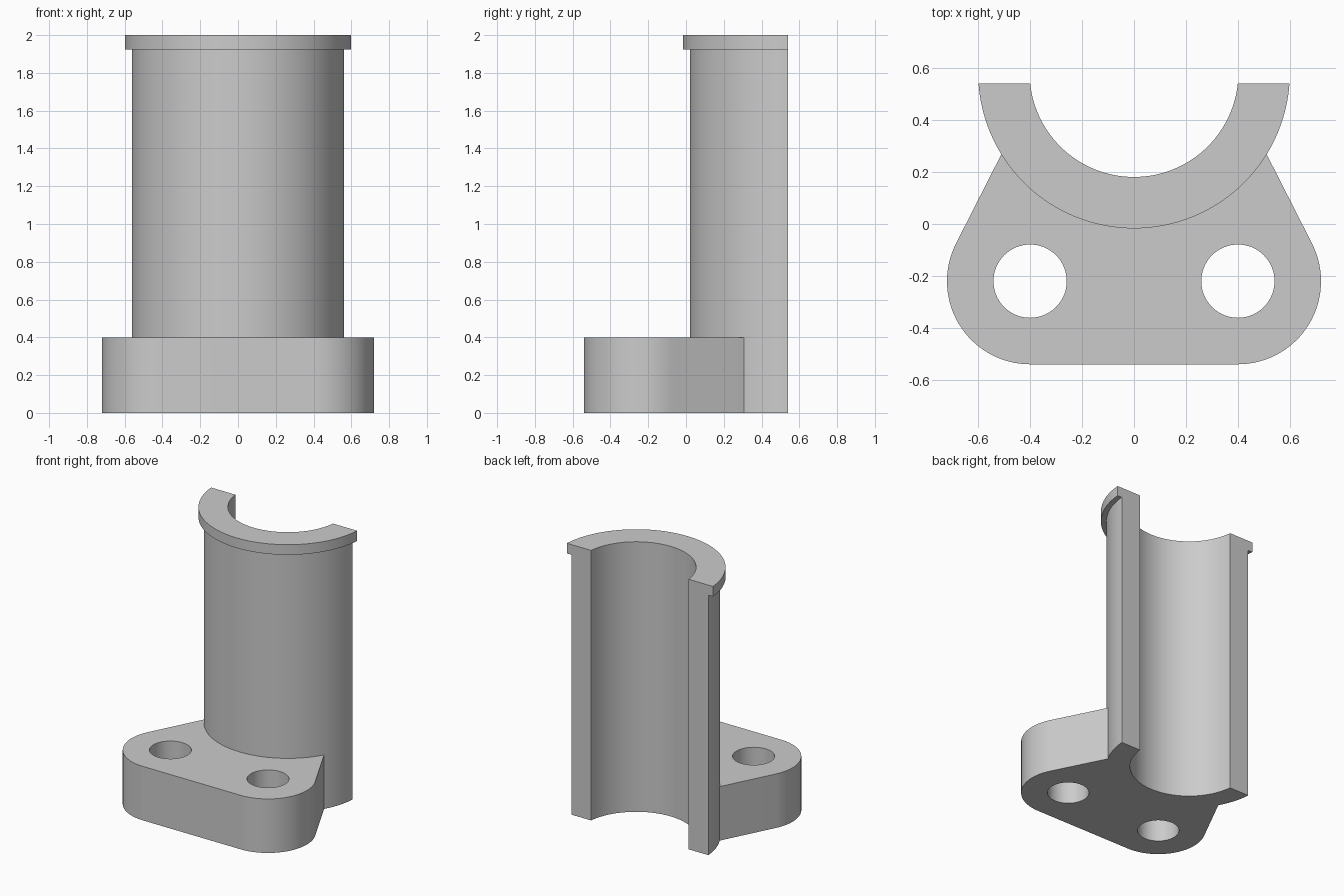
import bpy
import bmesh
from math import cos, sin, pi, radians
from mathutils import Matrix, Vector

cube = bpy.data.objects.get("Cube")
if cube:
    bpy.data.objects.remove(cube, do_unlink=True)

BORE, TUBE, FLANGE = 0.402, 0.563, 0.6   # sleeve radii
AXIS_Y, CUT_Y = 0.583, 0.54              # sleeve axis and flat back plane
HEIGHT, FLANGE_Z, BASE_H = 2.0, 1.925, 0.4
LUG_X, LUG_Y, LUG_R, HOLE_R = 0.4, -0.22, 0.32, 0.141

grey = bpy.data.materials.new("plain grey")
grey.use_nodes = True
colour = (0.6, 0.6, 0.6, 1)
grey.diffuse_color = colour
grey.node_tree.nodes["Principled BSDF"].inputs["Base Color"].default_value = colour


def arc(cx, cy, r, start, end, steps):
    angles = [radians(start + (end - start) * i / steps) for i in range(steps + 1)]
    return [(cx + r * cos(a), cy + r * sin(a)) for a in angles]


def make_object(name, bm):
    bmesh.ops.recalc_face_normals(bm, faces=bm.faces)
    mesh = bpy.data.meshes.new(name)
    bm.to_mesh(mesh)
    bm.free()
    mesh.materials.append(grey)
    obj = bpy.data.objects.new(name, mesh)
    bpy.context.collection.objects.link(obj)
    return obj


def prism(name, outline, z0, z1):
    bm = bmesh.new()
    face = bm.faces.new([bm.verts.new((x, y, z0)) for x, y in outline])
    top = bmesh.ops.extrude_face_region(bm, geom=[face])["geom"]
    verts = [v for v in top if isinstance(v, bmesh.types.BMVert)]
    bmesh.ops.translate(bm, verts=verts, vec=(0, 0, z1 - z0))
    return make_object(name, bm)


def combine(target, other, operation):
    mod = target.modifiers.new(operation.title(), "BOOLEAN")
    mod.operation, mod.solver, mod.object = operation, "EXACT", other
    bpy.context.view_layer.objects.active = target
    bpy.ops.object.modifier_apply(modifier=mod.name)
    bpy.data.objects.remove(other, do_unlink=True)


# Flanged sleeve: wall section spun round the axis, then cut flat at the back
bm = bmesh.new()
section = [(BORE, 0), (TUBE, 0), (TUBE, FLANGE_Z), (FLANGE, FLANGE_Z),
           (FLANGE, HEIGHT), (BORE, HEIGHT)]
verts = [bm.verts.new((r, AXIS_Y, z)) for r, z in section]
edges = [bm.edges.new((verts[i - 1], verts[i])) for i in range(len(verts))]
bmesh.ops.spin(bm, geom=verts + edges, cent=(0, AXIS_Y, 0), axis=(0, 0, 1),
               angle=2 * pi, steps=128, use_merge=True)
bmesh.ops.remove_doubles(bm, verts=bm.verts, dist=1e-5)
cut = bmesh.ops.bisect_plane(bm, geom=bm.verts[:] + bm.edges[:] + bm.faces[:],
                             plane_co=(0, CUT_Y, 0), plane_no=(0, 1, 0), clear_outer=True)
bmesh.ops.edgeloop_fill(bm, edges=[e for e in bm.edges if e.is_boundary])
sleeve = make_object("sleeve", bm)

# Mounting base: two round lugs with tangent sides running into the sleeve wall
right_side = arc(LUG_X, LUG_Y, LUG_R, -90, 26.95, 32)
tx, ty = right_side[-1]
reach = 0.485
right_side.append((tx - reach * sin(radians(26.95)), ty + reach * cos(radians(26.95))))
back = arc(0, AXIS_Y, 0.5, -29, -151, 32)
left_side = [(-x, y) for x, y in reversed(right_side)]
base = prism("flanged_half_sleeve", right_side + back + left_side, 0, BASE_H)

# One solid body with two bolt holes
combine(base, sleeve, "UNION")
for side in (-1, 1):
    ring = arc(side * LUG_X, LUG_Y, HOLE_R, 0, 360, 64)[:-1]
    combine(base, prism("bolt_hole", ring, -0.1, BASE_H + 0.1), "DIFFERENCE")

bpy.ops.object.select_all(action="DESELECT")
base.select_set(True)
bpy.context.view_layer.objects.active = base
bpy.ops.object.shade_smooth_by_angle(angle=radians(25))
